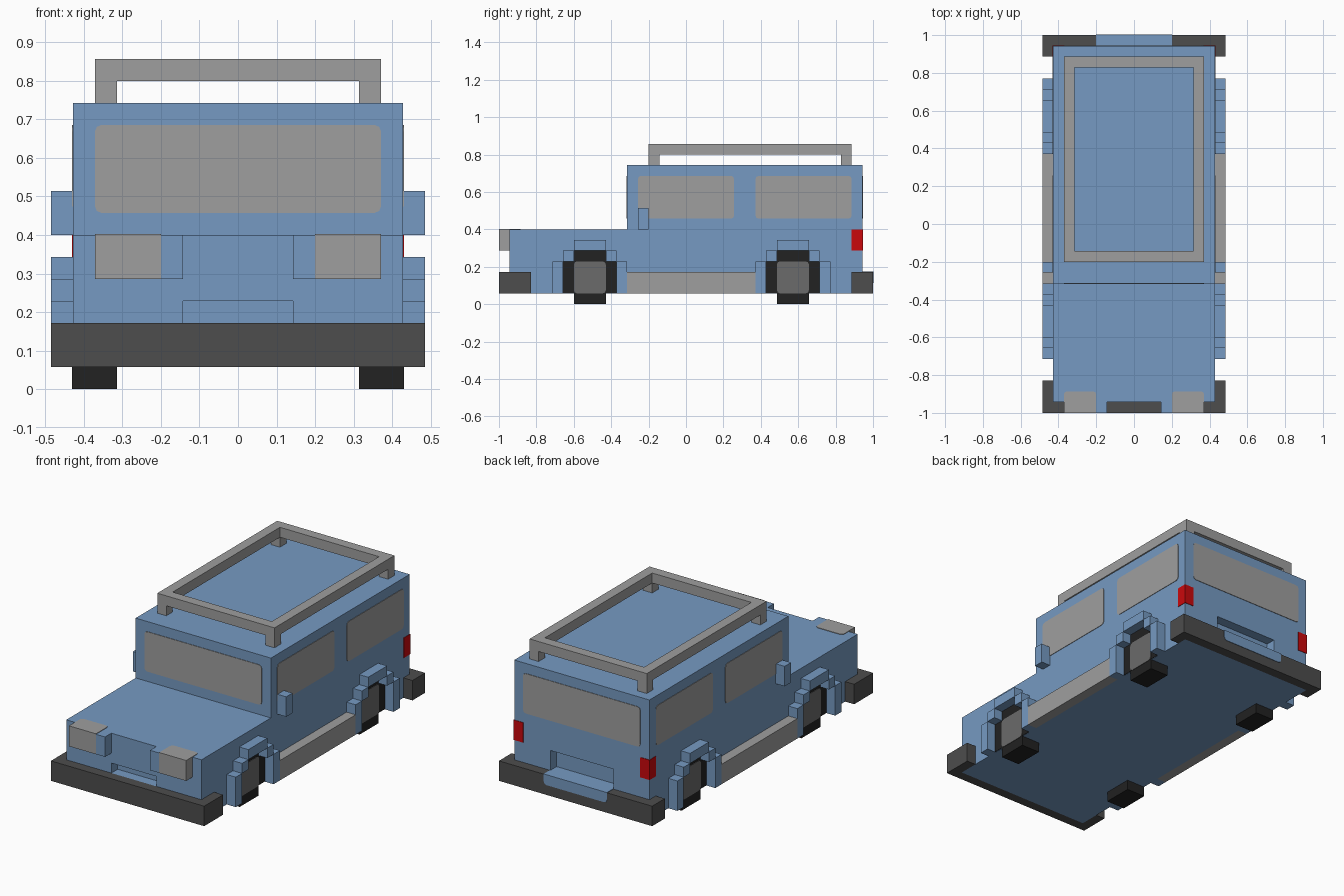
import bpy
import bmesh
from mathutils import Vector

U = 2 / 35      # one grid block
E = 0.05        # how far painted plates stand proud, in blocks

cube = bpy.data.objects.get("Cube")
if cube:
    bpy.data.objects.remove(cube, do_unlink=True)


def material(name, rgb):
    lin = [((c / 255 + 0.055) / 1.055) ** 2.4 if c > 10 else c / 255 / 12.92 for c in rgb]
    m = bpy.data.materials.new(name)
    m.use_nodes = True
    m.diffuse_color = (*lin, 1)
    m.node_tree.nodes["Principled BSDF"].inputs["Base Color"].default_value = (*lin, 1)
    return m


BLUE = material("body blue", (118, 154, 194))
GREY = material("light grey", (159, 159, 159))
BUMPER = material("bumper grey", (77, 77, 77))
TYRE = material("tyre black", (34, 34, 34))
HUB = material("hub grey", (107, 107, 107))
RED = material("lamp red", (202, 8, 12))


def finish(name, bm, mat, mirror):
    bmesh.ops.recalc_face_normals(bm, faces=bm.faces[:])
    bmesh.ops.scale(bm, vec=(U, U, U), verts=bm.verts[:])
    mesh = bpy.data.meshes.new(name)
    bm.to_mesh(mesh)
    bm.free()
    mesh.materials.append(mat)
    ob = bpy.data.objects.new(name, mesh)
    bpy.context.collection.objects.link(ob)
    if mirror:
        ob.modifiers.new("Mirror", "MIRROR")
    return ob


def boxes(name, mat, *ranges, mirror=False, round_axis=None, keep=lambda p: True):
    """Boxes given as (x0, x1, y0, y1, z0, z1) in blocks; round_axis bevels
    the edges along that axis whose midpoint passes keep."""
    bm = bmesh.new()
    for x0, x1, y0, y1, z0, z1 in ranges:
        lo, hi = Vector((x0, y0, z0)), Vector((x1, y1, z1))
        verts = bmesh.ops.create_cube(bm, size=1)["verts"]
        for v in verts:
            v.co = Vector([(lo[i] + hi[i]) / 2 + v.co[i] * (hi[i] - lo[i]) for i in range(3)])
    if round_axis is not None:
        edges = [e for e in bm.edges
                 if abs((e.verts[0].co - e.verts[1].co)[round_axis]) > 1e-5
                 and keep((e.verts[0].co + e.verts[1].co) / 2)]
        bmesh.ops.bevel(bm, geom=edges, offset=0.3, segments=2, profile=0.5, affect='EDGES')
    return finish(name, bm, mat, mirror)


# Body: side profile extruded across the width
bm = bmesh.new()
profile = [(-16.5, 1), (16.5, 1), (16.5, 13), (-5.5, 13), (-5.5, 7), (-16.5, 7)]
face = bm.faces.new([bm.verts.new((-7.5, y, z)) for y, z in profile])
ext = bmesh.ops.extrude_face_region(bm, geom=[face])["geom"]
bmesh.ops.translate(bm, vec=(15, 0, 0), verts=[g for g in ext if isinstance(g, bmesh.types.BMVert)])
body = finish("body", bm, BLUE, False)

# Number plate recesses cut into the nose and the tail
for name, rng in (("front_recess_cutter", (-2.5, 2.5, -18, -15.5, 3, 4)),
                  ("rear_recess_cutter", (-3.5, 3.5, 15.5, 18, 3, 5))):
    cutter = boxes(name, BLUE, rng)
    cutter.hide_render = True
    mod = body.modifiers.new("Recess", "BOOLEAN")
    mod.operation = 'DIFFERENCE'
    mod.solver = 'EXACT'
    mod.object = cutter
    bpy.context.view_layer.objects.active = body
    bpy.ops.object.modifier_apply(modifier=mod.name)
    bpy.data.objects.remove(cutter, do_unlink=True)

# Bumpers wrapping the corners
boxes("front_bumper", BUMPER, (-8.5, 8.5, -17.5, -16.5, 1, 3),
      (7.5, 8.5, -16.5, -14.5, 1, 3), (-8.5, -7.5, -16.5, -14.5, 1, 3))
boxes("rear_bumper", BUMPER, (-8.5, 8.5, 16.5, 17.5, 1, 3),
      (7.5, 8.5, 15.5, 16.5, 1, 3), (-8.5, -7.5, 15.5, 16.5, 1, 3))
boxes("rear_bumper_step", BLUE, (-3.5, 3.5, 16.5, 17.5 + E, 2, 3 + E),
      round_axis=1, keep=lambda p: p.z < 2.5)

# Windows
boxes("windscreen", GREY, (-6.5, 6.5, -5.5 - E, -5.4, 8, 12), round_axis=1)
boxes("rear_window", GREY, (-6.5, 6.5, 16.4, 16.5 + E, 8, 12), round_axis=1)
boxes("side_windows", GREY, (7.4, 7.5 + E, -4.5, 4.5, 8, 12),
      (7.4, 7.5 + E, 6.5, 15.5, 8, 12), mirror=True, round_axis=0)

# Lamps
boxes("headlights", GREY, (3.5, 6.5, -17.5, -16.5, 5, 7), mirror=True)
boxes("headlight_tops", GREY, (3.5, 6.5, -17.5, -15.5, 6.95, 7 + E), mirror=True,
      round_axis=2, keep=lambda p: p.y > -16)
boxes("headlight_surrounds", BLUE, (2.5, 3.5, -17.5, -16.5, 5, 7), mirror=True)
boxes("tail_lights", RED, (6.5, 7.5 + E, 15.5, 16.5 + E, 5, 7), mirror=True)

# Door mirrors and side steps
boxes("door_mirrors", BLUE, (7.5, 8.5, -4.5, -3.5, 7, 9), mirror=True)
boxes("side_steps", GREY, (7.5, 8.5, -5.5, 6.5, 1, 3), mirror=True)

# Wheels and stepped arches
for end, y in (("front", -9), ("rear", 10)):
    boxes(end + "_tyres", TYRE, (5.5, 7.5 + E, y - 1.5, y + 1.5, 0, 5),
          (5.5, 7.5 + E, y - 2.5, y + 2.5, 1.03, 4), mirror=True)
    boxes(end + "_hubs", HUB, (7.4, 7.5 + 2 * E, y - 1.5, y + 1.5, 1, 4),
          mirror=True, round_axis=0)
    arch = [(7.5, 8.5, y - 1.5, y + 1.5, 5, 6)]
    for s in (-1, 1):
        for offset, z0, z1 in ((2, 4, 5), (3, 1, 4)):
            c = y + s * offset
            arch.append((7.5, 8.5, c - 0.5, c + 0.5, z0, z1))
    boxes(end + "_wheel_arches", BLUE, *arch, mirror=True)

# Roof rack: rectangular rail on four posts
rack = [(-6.5, 6.5, -3.5, -2.5, 14, 15), (-6.5, 6.5, 14.5, 15.5, 14, 15)]
for x in (-6.5, 5.5):
    rack.append((x, x + 1, -2.5, 14.5, 14, 15))
    for y in (-3.5, 14.5):
        rack.append((x, x + 1, y, y + 1, 13, 14))
boxes("roof_rack", GREY, *rack)
